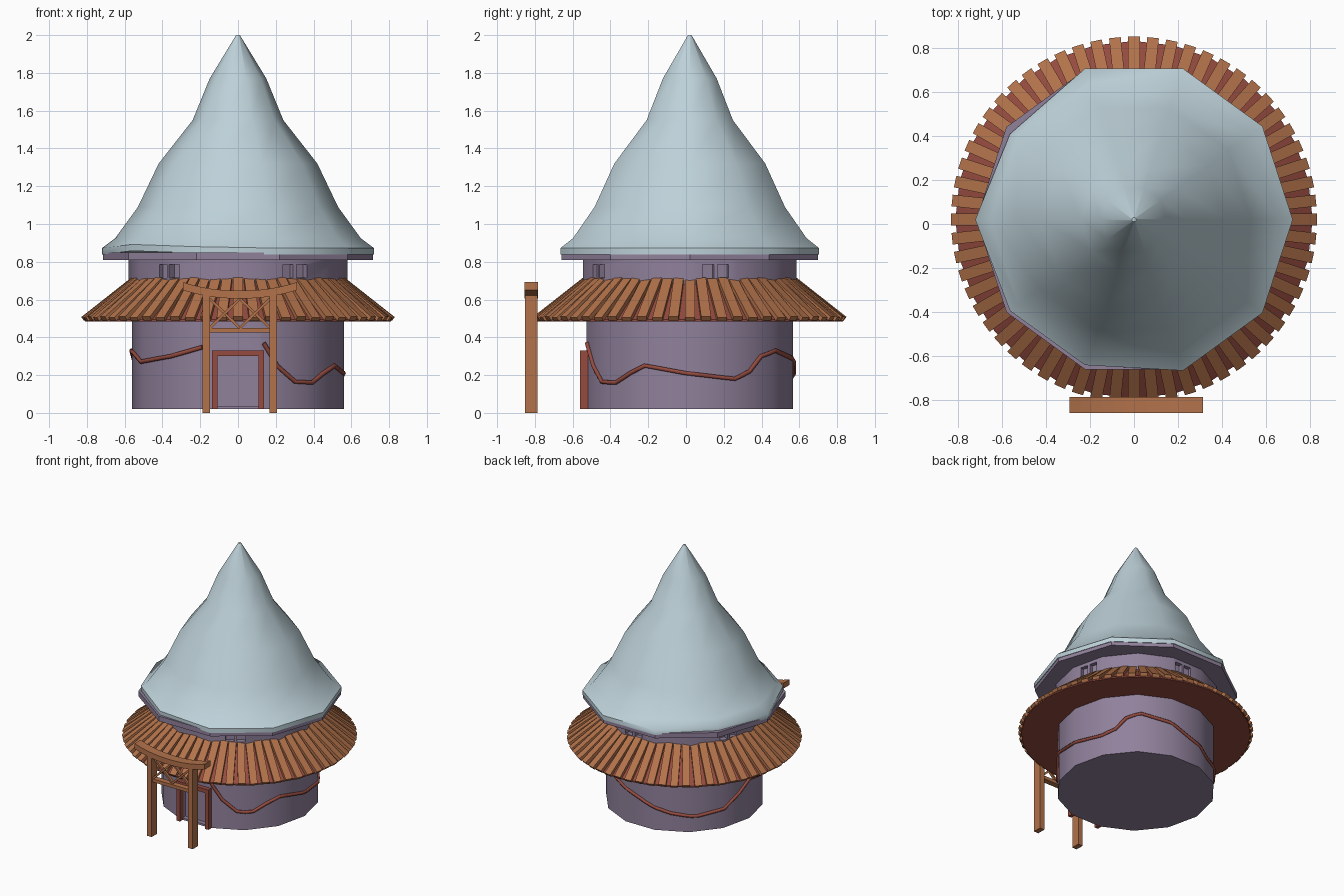
import bpy, bmesh, math
from math import sin, cos, pi, radians
from mathutils import Matrix, Vector

if "Cube" in bpy.data.objects:
    bpy.data.objects.remove(bpy.data.objects["Cube"])

CY = 0.02  # the round house sits slightly behind the origin


def material(name, rgb):
    m = bpy.data.materials.new(name)
    m.diffuse_color = (*rgb, 1)
    m.use_nodes = True
    m.node_tree.nodes["Principled BSDF"].inputs["Base Color"].default_value = m.diffuse_color
    return m


PURPLE = material("plaster", (0.28, 0.22, 0.33))
BLUE = material("roof_blue", (0.51, 0.64, 0.69))
WOOD = material("wood", (0.45, 0.17, 0.07))
RED = material("red_wood", (0.30, 0.07, 0.05))


def finish(name, bm, mat, smooth=None):
    bmesh.ops.recalc_face_normals(bm, faces=bm.faces[:])
    me = bpy.data.meshes.new(name)
    bm.to_mesh(me)
    bm.free()
    if mat:
        me.materials.append(mat)
    if smooth:
        me.shade_smooth()
        me.set_sharp_from_angle(angle=radians(smooth))
    ob = bpy.data.objects.new(name, me)
    bpy.context.collection.objects.link(ob)
    return ob


def lathe(name, profile, n, mat, smooth=35, nudges=None):
    """Closed n-sided solid from (radius, z) rings, bottom to top."""
    bm = bmesh.new()
    rings = []
    for r, z in profile:
        rings.append([bm.verts.new((r * cos(2 * pi * i / n), CY + r * sin(2 * pi * i / n), z))
                      for i in range(n)])
    for a, b in zip(rings, rings[1:]):
        for i in range(n):
            j = (i + 1) % n
            bm.faces.new((a[i], a[j], b[j], b[i]))
    bm.faces.new(rings[0][::-1])
    bm.faces.new(rings[-1])
    for i, d in (nudges or {}).items():
        for ring in rings[:2]:
            ring[i].co += Vector(d)
    return finish(name, bm, mat, smooth)


def add_box(bm, size, matrix):
    bmesh.ops.create_cube(bm, size=1, matrix=matrix @ Matrix.Diagonal((*size, 1)))


def box_between(bm, lo, hi):
    lo, hi = Vector(lo), Vector(hi)
    add_box(bm, hi - lo, Matrix.Translation((lo + hi) / 2))


def cut(ob, bm):
    cutter = finish("cutter", bm, None)
    cutter.hide_render = True
    mod = ob.modifiers.new("cut", 'BOOLEAN')
    mod.operation, mod.solver, mod.object = 'DIFFERENCE', 'EXACT', cutter
    bpy.context.view_layer.objects.active = ob
    bpy.ops.object.modifier_apply(modifier=mod.name)
    bpy.data.objects.remove(cutter)
    ob.data.shade_smooth()
    ob.data.set_sharp_from_angle(angle=radians(35))


# Walls: lower drum with door recess, upper drum with five window pairs
lower = lathe("lower_wall", [(0.56, 0.02), (0.56, 0.60)], 14, PURPLE)
bm = bmesh.new()
box_between(bm, (-0.11, -0.60, 0.035), (0.11, -0.49, 0.30))
cut(lower, bm)

upper = lathe("upper_wall", [(0.58, 0.60), (0.58, 0.83)], 14, PURPLE)
bm = bmesh.new()
for k in range(5):
    spin = Matrix.Translation((0, CY, 0)) @ Matrix.Rotation(radians(14 + 72 * k), 4, 'Z')
    for s in (-1, 1):
        add_box(bm, (0.10, 0.06, 0.07), spin @ Matrix.Translation((0.585, 0.04 * s, 0.75)))
cut(upper, bm)

# Eave plate and pointed roof, with a slightly uneven rim
lathe("eave_plate", [(0.715, 0.81), (0.715, 0.85)], 10, PURPLE, 20)
lathe("pointed_roof",
      [(0.72, 0.838), (0.72, 0.872), (0.65, 0.925), (0.53, 1.09), (0.42, 1.32),
       (0.24, 1.55), (0.15, 1.77), (0.01, 2.0)], 10, BLUE, 45,
      {4: (0.02, -0.035, 0), 6: (0.02, 0.01, 0.02), 7: (0, 0.025, 0.008)})

# Skirt roof: red base cone covered by radial planks
lathe("skirt_base", [(0.81, 0.485), (0.81, 0.495), (0.565, 0.69)], 28, RED)
bm = bmesh.new()
COUNT = 60
tilt = math.atan2(0.20, 0.255)
for i in range(COUNT):
    m = (Matrix.Translation((0, CY, 0)) @ Matrix.Rotation(2 * pi * i / COUNT, 4, 'Z')
         @ Matrix.Translation((0.69, 0, 0.599 + 0.004 * (i % 2))) @ Matrix.Rotation(tilt, 4, 'Y'))
    add_box(bm, (0.335, 0.053, 0.024), m)
finish("skirt_planks", bm, WOOD)

# Wavy red vine hugging the lower wall: (angle, height) keys
KEYS = [(-76, .37), (-68, .25), (-57, .165), (-45, .16), (-35, .21), (-25, .25), (-2, .21),
        (25, .18), (35, .22), (43, .30), (54, .33), (75, .29), (95, .22), (115, .16),
        (135, .14), (155, .17), (170, .25), (180, .33), (204, .27), (231, .30), (255, .36)]
step = 2 * pi / 14
pts = []
for (a0, z0), (a1, z1) in zip(KEYS, KEYS[1:]):
    n = max(2, round((a1 - a0) / 5))
    for k in range(n):
        t = k / n
        a = radians(a0 + (a1 - a0) * t)
        r = 0.56 * cos(step / 2) / cos(a % step - step / 2) + 0.004
        pts.append((r * cos(a), CY + r * sin(a), z0 + (z1 - z0) * t, 1))
cu = bpy.data.curves.new("vine", 'CURVE')
cu.dimensions = '3D'
cu.bevel_depth = 0.012
cu.bevel_resolution = 1
cu.use_fill_caps = True
sp = cu.splines.new('POLY')
sp.points.add(len(pts) - 1)
for p, co in zip(sp.points, pts):
    p.co = co
cu.materials.append(RED)
bpy.context.collection.objects.link(bpy.data.objects.new("wall_vine", cu))

# Door frame
bm = bmesh.new()
for s in (-1, 1):
    x0, x1 = sorted((0.108 * s, 0.137 * s))
    box_between(bm, (x0, -0.56, 0.02), (x1, -0.515, 0.30))
box_between(bm, (-0.137, -0.56, 0.30), (0.137, -0.515, 0.33))
finish("door_frame", bm, RED)

# Gate: posts and tie beam
GX, GY = 0.01, -0.82
bm = bmesh.new()
for s in (-1, 1):
    x = GX + 0.177 * s
    box_between(bm, (x - 0.02, GY - 0.033, 0), (x + 0.02, GY + 0.033, 0.63))
finish("gate_posts", bm, WOOD)
bm = bmesh.new()
box_between(bm, (GX - 0.16, GY - 0.022, 0.425), (GX + 0.16, GY + 0.022, 0.45))
finish("gate_tie_beam", bm, WOOD)

# Gate lattice: two crossed pairs of thin struts
bm = bmesh.new()
for cx in (-0.08, 0.08):
    for s in (-1, 1):
        add_box(bm, (0.22, 0.02, 0.014), Matrix.Translation((GX + cx, GY + 0.005 * s, 0.527))
                @ Matrix.Rotation(s * math.atan2(0.155, 0.16), 4, 'Y'))
finish("gate_lattice", bm, WOOD)

# Gate lintel: beam with upswept ends
bm = bmesh.new()
prev = None
for i in range(13):
    u = -1 + i / 6
    x, z = GX + 0.302 * u, 0.605 + 0.045 * abs(u) ** 2.2
    ring = [bm.verts.new((x, GY + dy, z + dz))
            for dy, dz in ((-0.036, 0), (0.036, 0), (0.036, 0.042), (-0.036, 0.042))]
    if prev:
        for j in range(4):
            bm.faces.new((prev[j], prev[(j + 1) % 4], ring[(j + 1) % 4], ring[j]))
    else:
        bm.faces.new(ring)
    prev = ring
bm.faces.new(prev)
finish("gate_lintel", bm, WOOD)
